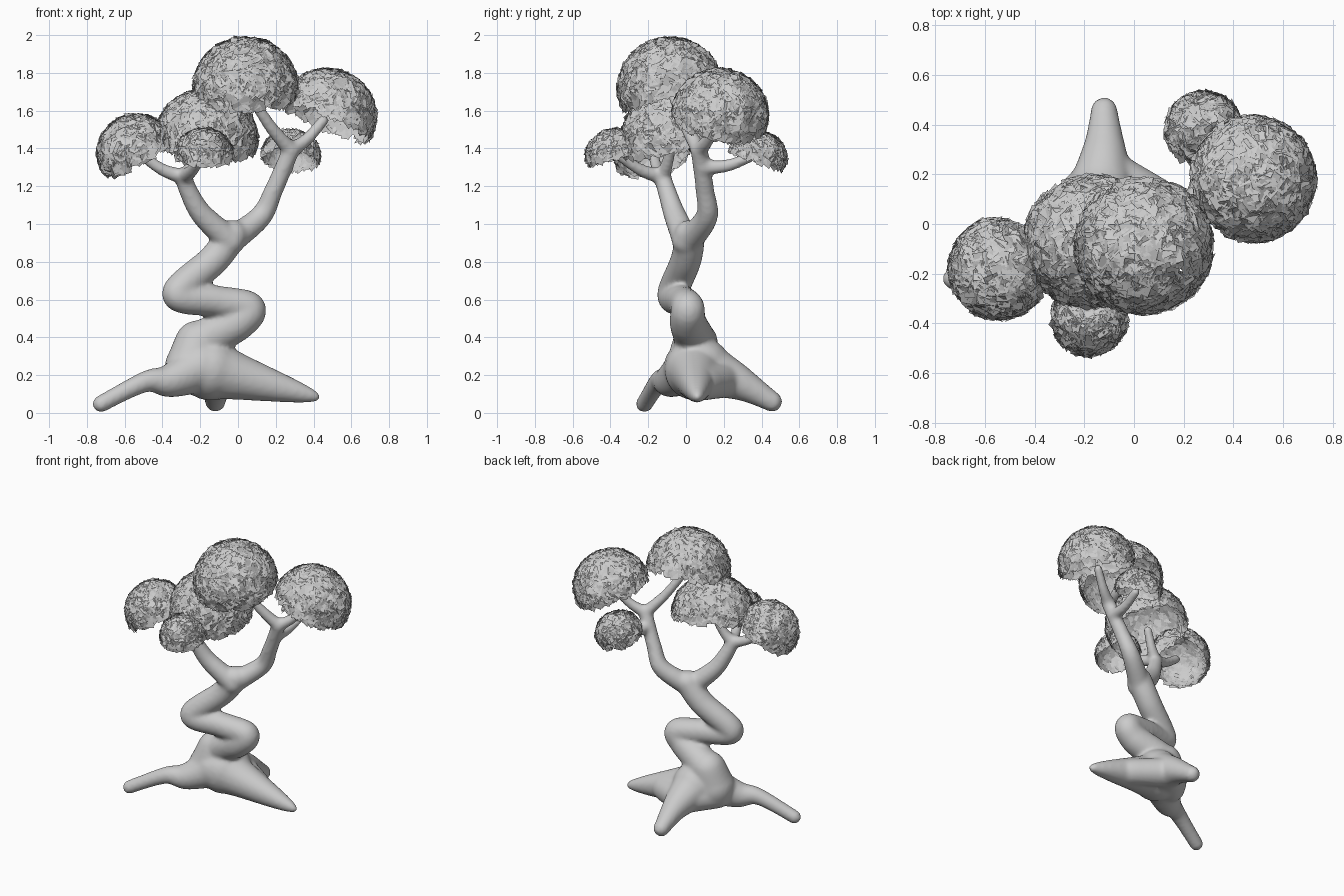
import bpy, bmesh, math, random
from mathutils import Vector

if "Cube" in bpy.data.objects:
    bpy.data.objects.remove(bpy.data.objects["Cube"])

random.seed(4)

# Unit ball template, swept along each limb
bm = bmesh.new()
bmesh.ops.create_icosphere(bm, subdivisions=3, radius=1)
BALL_V = [v.co.copy() for v in bm.verts]
BALL_F = [[v.index for v in f.verts] for f in bm.faces]
bm.free()
wood_verts, wood_faces = [], []


def make_object(name, verts, faces):
    me = bpy.data.meshes.new(name)
    me.from_pydata(verts, [], faces)
    ob = bpy.data.objects.new(name, me)
    bpy.context.collection.objects.link(ob)
    return ob


def catmull(p0, p1, p2, p3, t):
    return 0.5 * (2 * p1 + (p2 - p0) * t + (2 * p0 - 5 * p1 + 4 * p2 - p3) * t * t
                  + (3 * p1 - p0 - 3 * p2 + p3) * t ** 3)


def limb(path, r0, r1, power=1):
    """Smooth limb through the path, tapering from r0 to r1."""
    pts = [Vector(p) for p in path]
    pts = [pts[0]] + pts + [pts[-1]]
    segs = len(pts) - 3
    for i in range(segs):
        quad = pts[i:i + 4]
        n = math.ceil((quad[2] - quad[1]).length / (0.25 * r1))
        for k in range(n + 1):
            r = r1 + (r0 - r1) * max(0, 1 - (i + k / n) / segs) ** power
            c = catmull(*quad, k / n)
            base = len(wood_verts)
            wood_verts.extend(c + v * r for v in BALL_V)
            wood_faces.extend([base + j for j in f] for f in BALL_F)


def clump(name, fork, centre, radius, lean_x, lean_y):
    """Twig from the fork, carrying an open dome of flat square leaves."""
    fork, centre = Vector(fork), Vector(centre)
    tip = fork.lerp(centre, 0.88)
    limb([fork, fork.lerp(tip, 0.5) - Vector((0, 0, .02)), tip], .045, .03, 2)
    q = Vector((0, 0, 1)).rotation_difference(Vector((lean_x, lean_y, 1)))
    height = radius * (0.98 if radius > 0.18 else 0.82)
    vs, fs = [], []
    for _ in range(int(2 * math.pi * radius * radius * 3200)):
        c = random.uniform(-0.08, 1)
        a = random.uniform(0, 2 * math.pi)
        s = math.sqrt(1 - c * c)
        d = Vector((s * math.cos(a), s * math.sin(a), c))
        p = Vector((d.x * radius, d.y * radius, d.z * height)) * random.uniform(.985, 1.015)
        n = (d + Vector([random.uniform(-.3, .3) for _ in range(3)])).normalized()
        u = n.orthogonal().normalized()
        w = n.cross(u)
        turn, size = random.uniform(0, math.pi), random.uniform(.034, .042)
        b = len(vs)
        for k in range(4):
            e = turn + k * math.pi / 2
            vs.append(centre + q @ (p + (u * math.cos(e) + w * math.sin(e)) * size))
        fs.append(range(b, b + 4))
    make_object(name, vs, fs)


# Twisting trunk
limb([(-.18, .05, .24), (-.19, .05, .37), (0, .01, .48), (.055, .01, .555),
      (-.11, -.02, .59), (-.32, -.07, .63), (-.13, 0, .81), (-.03, .02, .94)], .14, .083, 4)

# Swollen foot, left, right and back roots, webs between the roots
limb([(-.25, .03, .24), (-.215, .05, .37)], .14, .12)
limb([(-.2, .02, .24), (-.36, -.08, .17), (-.49, -.14, .165), (-.725, -.22, .048)], .14, .046, 2)
limb([(-.15, .05, .23), (.41, .06, .085)], .165, .026)
limb([(-.14, .08, .24), (-.12, .28, .16), (-.12, .455, .06)], .16, .055, 1.5)
limb([(-.12, .21, .18), (.1, .09, .155)], .1, .09)
limb([(-.12, .2, .18), (-.28, .04, .2)], .1, .1)

# Two main branches and the web across their fork
left = (-.29, -.125, 1.25)
right = (.28, .07, 1.39)
limb([(-.04, 0, .91), (-.19, -.06, 1.05), (-.26, -.1, 1.17), left], .075, .047, 2)
limb([(-.03, .02, .92), (.12, .11, 1.04), (.19, .1, 1.18), right], .075, .047, 2)
limb([(-.11, -.01, .965), (.05, .06, .965)], .05, .05)

# Leaf clumps on their twigs
clump("foliage_top", right, (.04, -.085, 1.715), .272, 0, -.32)
clump("foliage_right", right, (.475, .18, 1.57), .25, .42, .17)
clump("foliage_middle", left, (-.17, -.07, 1.445), .268, .1, -.26)
clump("foliage_left", left, (-.54, -.18, 1.38), .2, -.59, -.24)
clump("foliage_front", left, (-.18, -.38, 1.375), .147, 0, -.3)
clump("foliage_back", (.25, .09, 1.3), (.28, .38, 1.365), .15, .08, .37)

# Fuse all limbs into one smooth skin
trunk = make_object("trunk_and_roots", wood_verts, wood_faces)
bpy.context.view_layer.objects.active = trunk
trunk.select_set(True)
fuse = trunk.modifiers.new("fuse", 'REMESH')
fuse.mode = 'VOXEL'
fuse.voxel_size = 0.013
soften = trunk.modifiers.new("soften", 'SMOOTH')
soften.factor = 0.5
soften.iterations = 8
for name in ("fuse", "soften"):
    bpy.ops.object.modifier_apply(modifier=name)
bpy.ops.object.shade_smooth()
